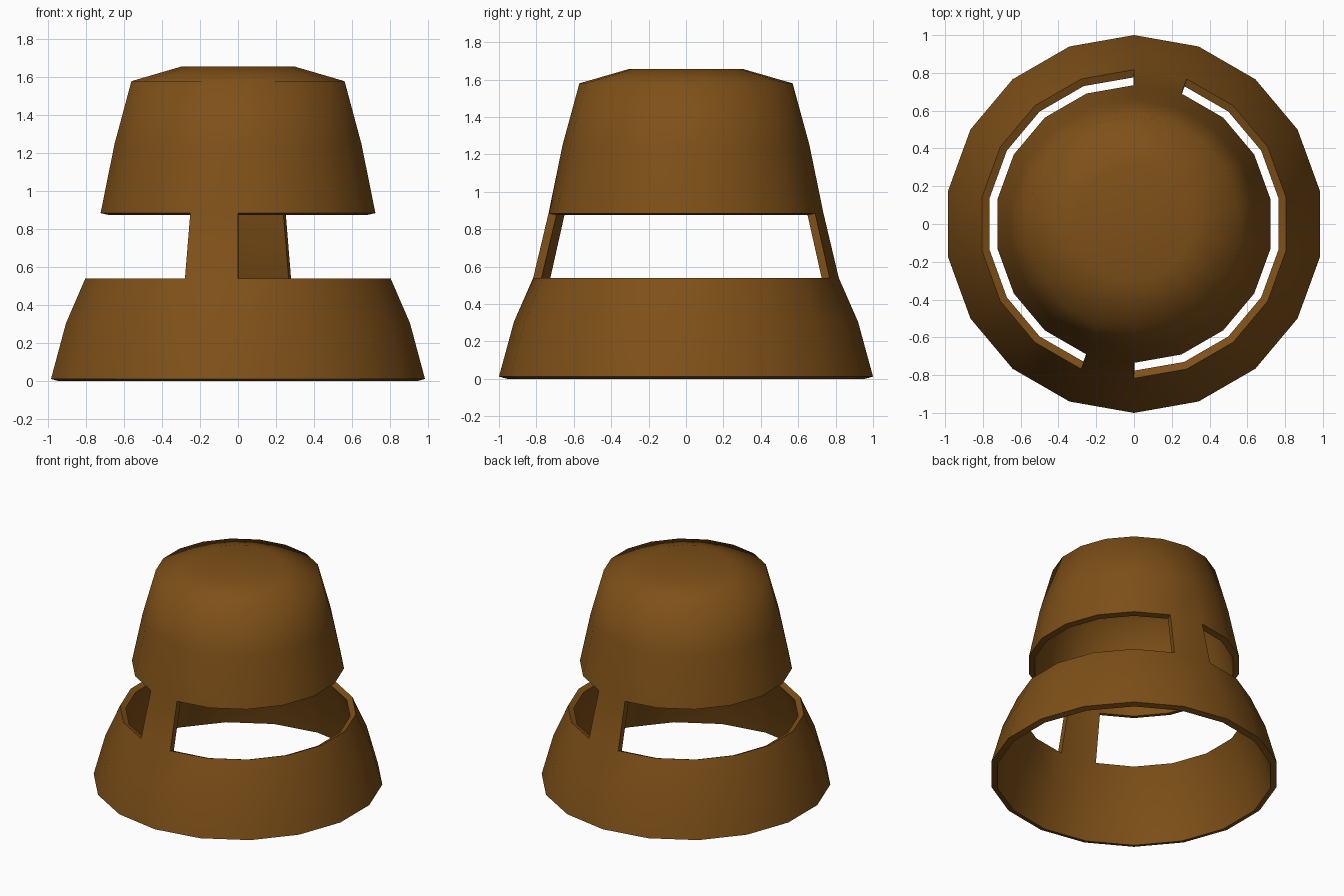
import bpy, bmesh, math

if "Cube" in bpy.data.objects:
    bpy.data.objects.remove(bpy.data.objects["Cube"])

SIDES = 18
# Outer wall (radius, height) from the base rim to the flat crown
PROFILE = [(1.0, 0.012), (0.92, 0.305), (0.817, 0.54), (0.735, 0.885),
           (0.66, 1.25), (0.57, 1.58), (0.30, 1.658)]
WINDOW_ROW = 2          # open band between base skirt and cap
STRUTS = (8, 17)        # the segments left in place: front and back


def ring(bm, r, z):
    step = 2 * math.pi / SIDES
    return [bm.verts.new((r * math.cos(math.pi / 2 + i * step),
                          r * math.sin(math.pi / 2 + i * step), z))
            for i in range(SIDES)]


# Faceted shell with two long windows
bm = bmesh.new()
rings = [ring(bm, r, z) for r, z in PROFILE]
for row, (low, high) in enumerate(zip(rings, rings[1:])):
    for i in range(SIDES):
        if row == WINDOW_ROW and i not in STRUTS:
            continue
        j = (i + 1) % SIDES
        bm.faces.new((low[i], low[j], high[j], high[i]))
bm.faces.new(rings[-1])

mesh = bpy.data.meshes.new("windowed_shell")
bm.to_mesh(mesh)
bm.free()
shell = bpy.data.objects.new("windowed_shell", mesh)
bpy.context.collection.objects.link(shell)

# Brown material
mat = bpy.data.materials.new("brown")
mat.diffuse_color = (0.21, 0.08, 0.009, 1)
mat.use_nodes = True
mat.node_tree.nodes["Principled BSDF"].inputs["Base Color"].default_value = mat.diffuse_color
mesh.materials.append(mat)

# Wall thickness, inward
bpy.context.view_layer.objects.active = shell
shell.select_set(True)
wall = shell.modifiers.new("wall", 'SOLIDIFY')
wall.thickness = 0.043
wall.offset = -1
wall.use_even_offset = True
bpy.ops.object.modifier_apply(modifier=wall.name)

# Smooth walls with crisp rims
bpy.ops.object.shade_smooth_by_angle(angle=math.radians(65))
